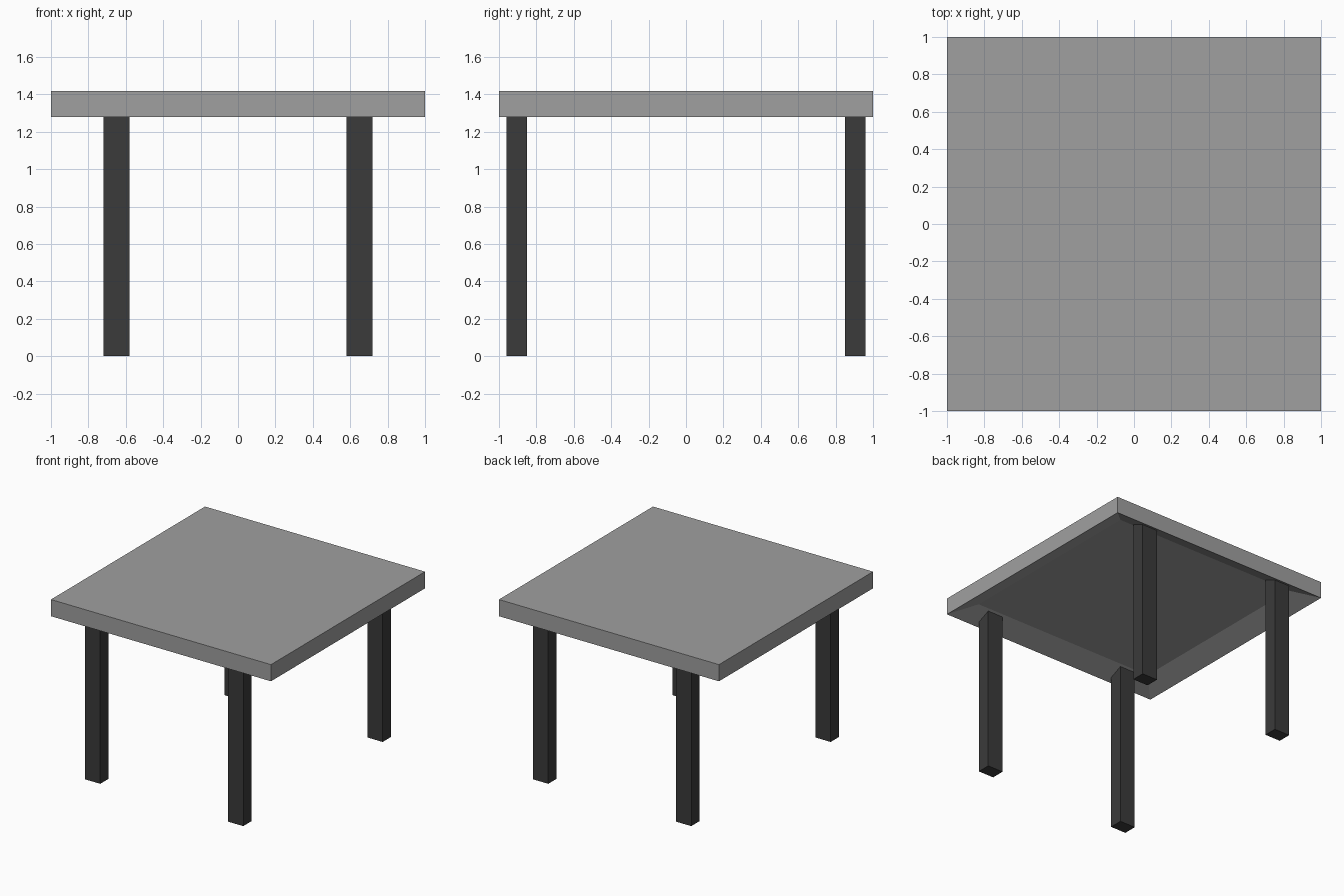
import bpy, bmesh

if "Cube" in bpy.data.objects:
    bpy.data.objects.remove(bpy.data.objects["Cube"])


def material(name, value):
    m = bpy.data.materials.new(name)
    m.diffuse_color = (value, value, value, 1)
    m.use_nodes = True
    m.node_tree.nodes["Principled BSDF"].inputs["Base Color"].default_value = m.diffuse_color
    return m


light_grey = material("light grey", 0.35)
dark_grey = material("dark grey", 0.043)


def box(name, lo, hi, mat):
    bm = bmesh.new()
    bmesh.ops.create_cube(bm, size=1)
    for v in bm.verts:
        v.co = [(a + b) / 2 + c * (b - a) for a, b, c in zip(lo, hi, v.co)]
    mesh = bpy.data.meshes.new(name)
    bm.to_mesh(mesh)
    bm.free()
    mesh.materials.append(mat)
    obj = bpy.data.objects.new(name, mesh)
    bpy.context.collection.objects.link(obj)
    return obj


# Table top, hollowed from below with sloping inner walls
top = box("table_top", (-1, -1, 1.28), (1, 1, 1.417), light_grey)
bm = bmesh.new()
bm.from_mesh(top.data)
under = min(bm.faces, key=lambda f: f.calc_center_median().z)
bmesh.ops.inset_individual(bm, faces=[under], thickness=0.17, use_even_offset=True)
for v in under.verts:
    v.co.z += 0.075
bm.to_mesh(top.data)
bm.free()

# Four legs, reaching up into the hollow
for side, sx in (("left", -1), ("right", 1)):
    for end, sy in (("front", -1), ("back", 1)):
        cx, cy = 0.65 * sx, 0.905 * sy
        box(f"{end}_{side}_leg", (cx - 0.07, cy - 0.055, 0),
            (cx + 0.07, cy + 0.055, 1.35), dark_grey)
